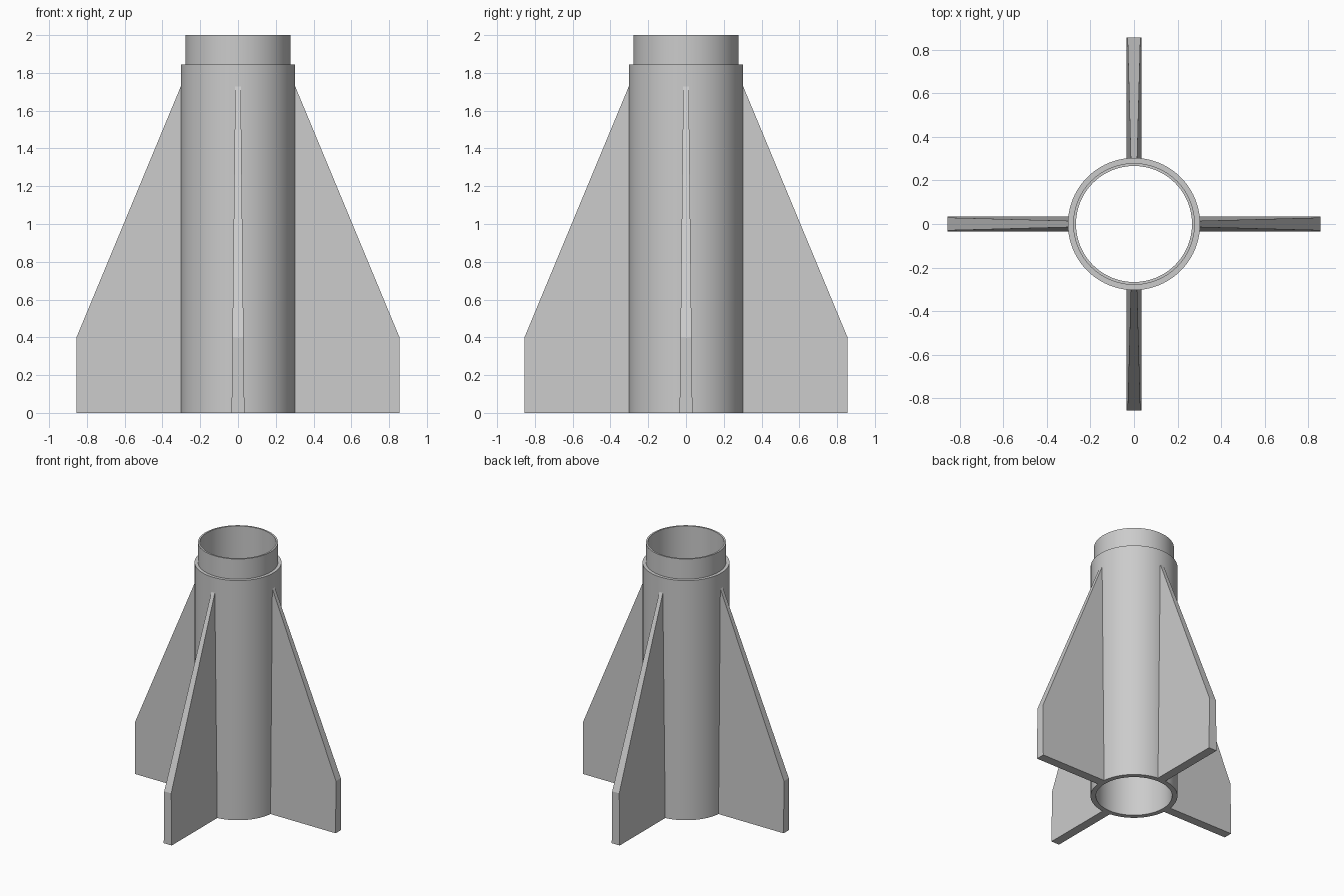
import bpy
import bmesh
import math
from mathutils import Matrix

cube = bpy.data.objects.get("Cube")
if cube:
    bpy.data.objects.remove(cube)

# Single plain grey
grey = bpy.data.materials.new("plain grey")
grey.use_nodes = True
colour = (0.6, 0.6, 0.6, 1)
grey.diffuse_color = colour
grey.node_tree.nodes["Principled BSDF"].inputs["Base Color"].default_value = colour

BODY_R, COLLAR_R, BORE_R = 0.303, 0.279, 0.266
SHOULDER_Z, TOP_Z = 1.845, 2.0
SIDES = 96


def add_object(name, bm):
    bmesh.ops.recalc_face_normals(bm, faces=bm.faces)
    mesh = bpy.data.meshes.new(name)
    bm.to_mesh(mesh)
    bm.free()
    mesh.materials.append(grey)
    obj = bpy.data.objects.new(name, mesh)
    bpy.context.collection.objects.link(obj)
    return obj


# Hollow body tube with a stepped coupling collar, turned from one profile
def make_tube():
    bm = bmesh.new()
    profile = [(BORE_R, 0), (BODY_R, 0), (BODY_R, SHOULDER_Z),
               (COLLAR_R, SHOULDER_Z), (COLLAR_R, TOP_Z), (BORE_R, TOP_Z)]
    rings = []
    for r, z in profile:
        rings.append([bm.verts.new((r * math.cos(a), r * math.sin(a), z))
                      for a in (math.tau * i / SIDES for i in range(SIDES))])
    for k, ring in enumerate(rings):
        above = rings[(k + 1) % len(rings)]
        for i in range(SIDES):
            j = (i + 1) % SIDES
            bm.faces.new((ring[i], ring[j], above[j], above[i]))
    return add_object("body_tube", bm)


# Swept fin, thinning towards its upper tip
def make_fin(name, angle):
    bm = bmesh.new()
    outline = [(0.298, 0), (0.855, 0), (0.855, 0.4), (0.298, 1.74)]

    def side(sign):
        return [bm.verts.new((x, sign * (0.034 - 0.0112 * z), z)) for x, z in outline]

    left, right = side(1), side(-1)
    bm.faces.new(left)
    bm.faces.new(right)
    for i in range(len(outline)):
        j = (i + 1) % len(outline)
        bm.faces.new((left[i], left[j], right[j], right[i]))
    bmesh.ops.transform(bm, matrix=Matrix.Rotation(angle, 4, "Z"), verts=bm.verts)
    return add_object(name, bm)


tube = make_tube()
for n, name in enumerate(("left_fin", "back_fin", "right_fin", "front_fin")):
    make_fin(name, n * math.pi / 2)

# Smooth the round walls, keep the rims crisp
bpy.ops.object.select_all(action="DESELECT")
tube.select_set(True)
bpy.context.view_layer.objects.active = tube
bpy.ops.object.shade_smooth_by_angle(angle=math.radians(30))
